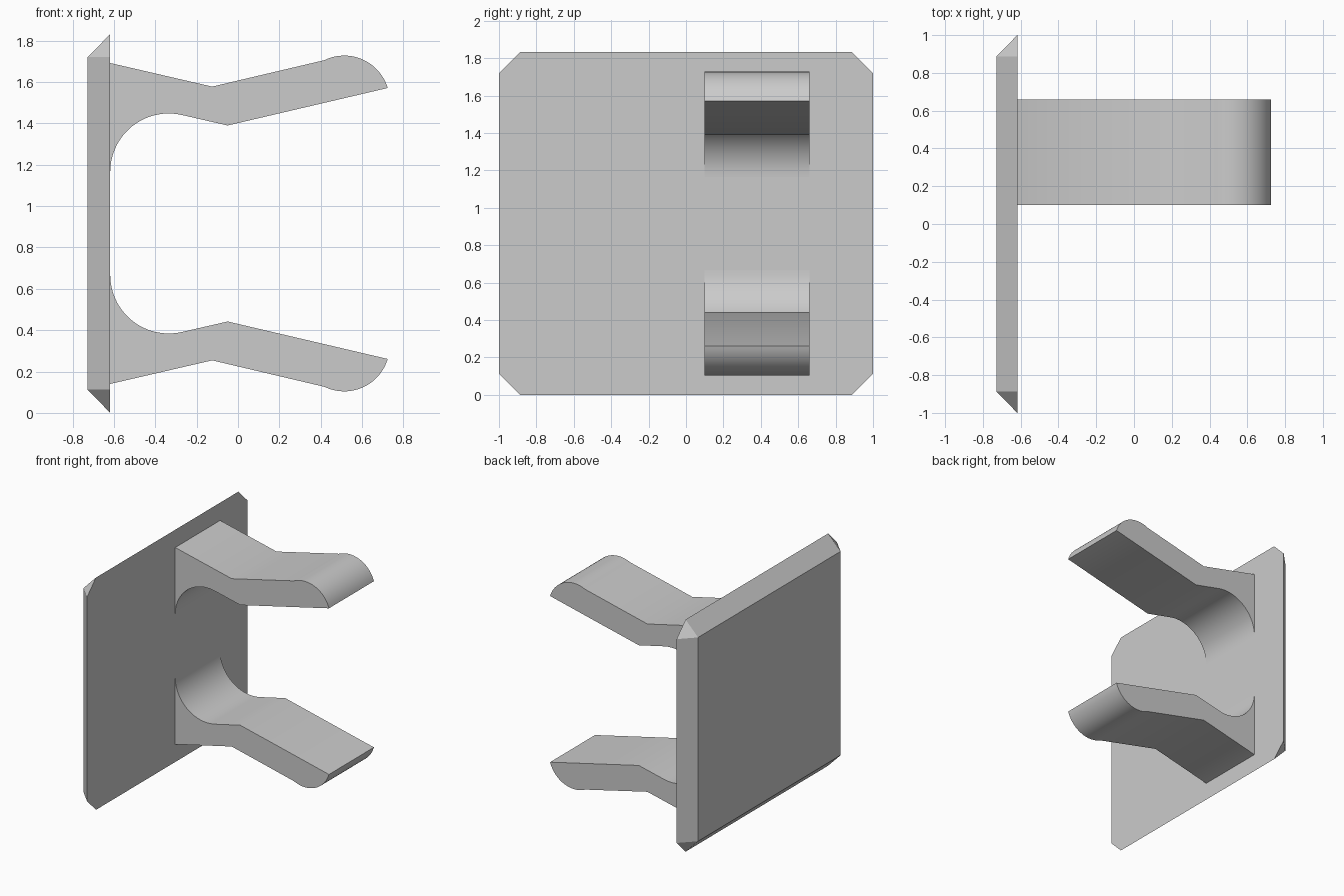
import bpy
import bmesh
from math import radians, cos, sin

cube = bpy.data.objects.get("Cube")
if cube:
    bpy.data.objects.remove(cube, do_unlink=True)

grey = bpy.data.materials.new("light_grey")
grey.use_nodes = True
colour = (0.6, 0.6, 0.6, 1)
grey.diffuse_color = colour
grey.node_tree.nodes["Principled BSDF"].inputs["Base Color"].default_value = colour

HEIGHT = 1.832
MID = HEIGHT / 2


def finish(bm, name):
    """Turn a bmesh into a grey object with smooth curves and sharp edges."""
    bmesh.ops.recalc_face_normals(bm, faces=bm.faces)
    mesh = bpy.data.meshes.new(name)
    bm.to_mesh(mesh)
    bm.free()
    mesh.materials.append(grey)
    obj = bpy.data.objects.new(name, mesh)
    bpy.context.collection.objects.link(obj)
    bpy.ops.object.select_all(action="DESELECT")
    obj.select_set(True)
    bpy.context.view_layer.objects.active = obj
    bpy.ops.object.shade_smooth_by_angle(angle=radians(30))
    return obj


def arc(cx, cz, r, start, end, steps):
    angles = [radians(start + (end - start) * i / steps) for i in range(steps + 1)]
    return [(cx + r * cos(a), cz + r * sin(a)) for a in angles]


# Wall plate: rectangle at the back, clipped-corner outline at the front
def build_plate(back=-0.727, front=-0.618, cut=0.112):
    bm = bmesh.new()
    for sy in (-1, 1):
        for sz in (-1, 1):
            y, z = sy, sz * MID
            bm.verts.new((back, y - sy * cut, MID + z - sz * cut))
            bm.verts.new((front, y - sy * cut, MID + z))
            bm.verts.new((front, y, MID + z - sz * cut))
    hull = bmesh.ops.convex_hull(bm, input=bm.verts)
    bmesh.ops.dissolve_limit(bm, angle_limit=radians(1),
                             verts=bm.verts, edges=bm.edges)
    return finish(bm, "wall_plate")


# Spring arm: side profile extruded across y, flipped for the lower one
def build_arm(name, flip):
    profile = [(-0.618, 1.692), (-0.125, 1.578)]
    profile += arc(0.514, 1.509, 0.219, 116, 16.5, 20)      # rounded tip
    profile += [(-0.05, 1.39)]
    profile += arc(-0.335, 1.165, 0.283, 77, 180, 22)       # root fillet
    bm = bmesh.new()
    verts = [bm.verts.new((x, 0.1, HEIGHT - z if flip else z)) for x, z in profile]
    face = bm.faces.new(verts)
    side = bmesh.ops.extrude_face_region(bm, geom=[face])["geom"]
    moved = [v for v in side if isinstance(v, bmesh.types.BMVert)]
    bmesh.ops.translate(bm, verts=moved, vec=(0, 0.56, 0))
    return finish(bm, name)


build_plate()
build_arm("upper_arm", False)
build_arm("lower_arm", True)
